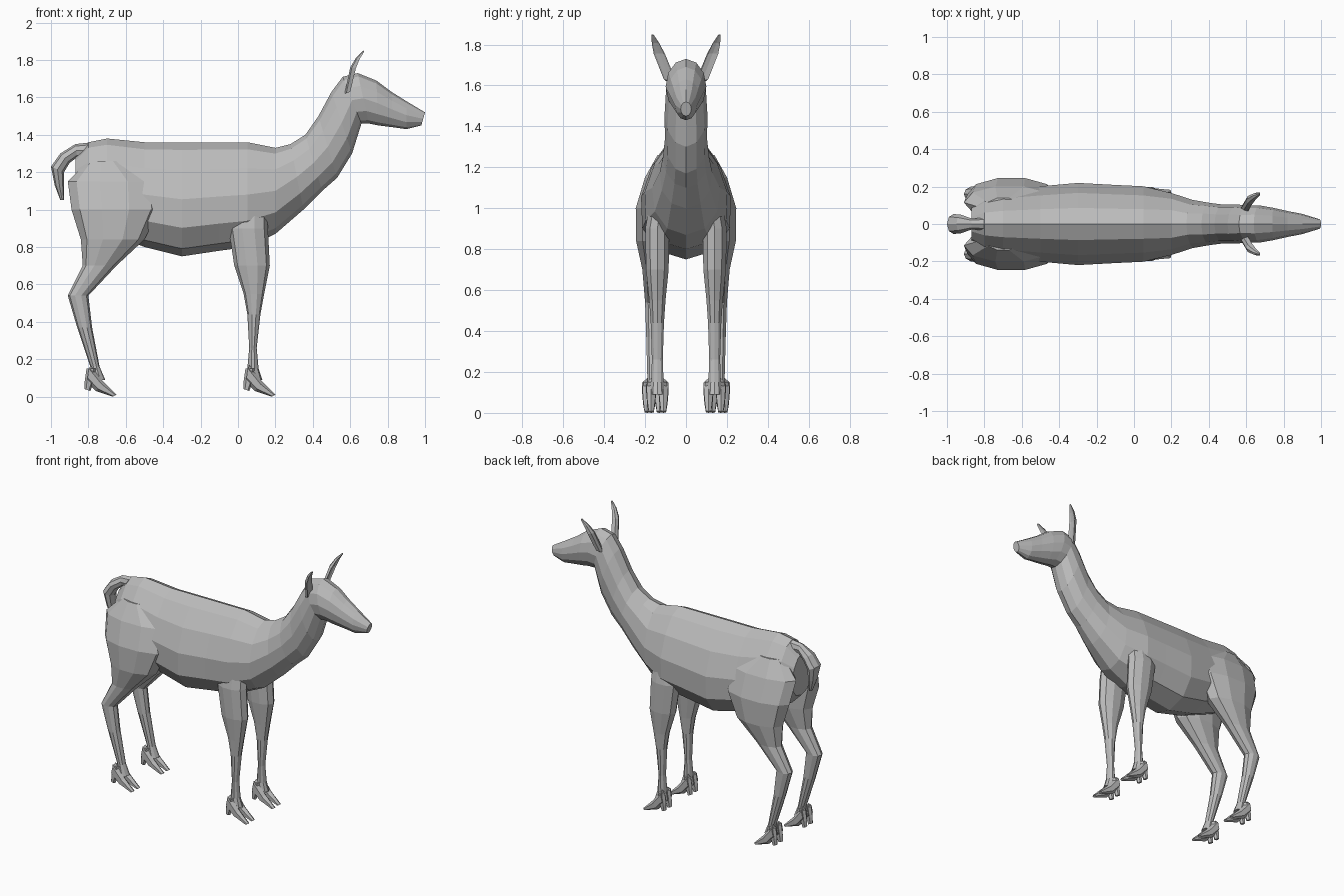
import bpy
import bmesh
import math
from mathutils import Vector

cube = bpy.data.objects.get("Cube")
if cube:
    bpy.data.objects.remove(cube, do_unlink=True)

# One plain grey for the whole animal
grey = bpy.data.materials.new("plain_grey")
grey.use_nodes = True
colour = (0.5, 0.5, 0.5, 1)
grey.diffuse_color = colour
shader = grey.node_tree.nodes["Principled BSDF"]
shader.inputs["Base Color"].default_value = colour


def section(first, second, centre_y, half_width, sides, narrowing, hollow):
    """Closed ring through two points of the side profile, bulging sideways."""
    a = Vector((first[0], centre_y, first[1]))
    b = Vector((second[0], centre_y, second[1]))
    middle, half = (a + b) / 2, (a - b) / 2
    ring = []
    for i in range(sides):
        angle = math.tau * i / sides
        along, across = math.cos(angle), math.sin(angle)
        sideways = half_width * across * (1 - narrowing * along)
        if along < 0:
            along *= 1 - hollow
        ring.append(middle + half * along + Vector((0, sideways, 0)))
    return ring


def mesh_object(name, bm):
    """Turn the built surface into a grey flat-shaded object."""
    bmesh.ops.recalc_face_normals(bm, faces=bm.faces)
    mesh = bpy.data.meshes.new(name)
    bm.to_mesh(mesh)
    bm.free()
    mesh.materials.append(grey)
    obj = bpy.data.objects.new(name, mesh)
    bpy.context.collection.objects.link(obj)
    return obj


def loft(name, profile, width, centre, sides=8, egg=None, hollow=0):
    """Skin pairs of profile points.

    width gives the half width from the distance between a pair and its x,
    centre gives the sideways position from the height.
    """
    bm = bmesh.new()
    rings = []
    for first, second in profile:
        depth = math.dist(first, second)
        narrowing = egg(first[0]) if egg else 0
        points = section(first, second, centre(first[1]),
                         width(depth, first[0]), sides, narrowing, hollow)
        rings.append([bm.verts.new(point) for point in points])
    for lower, upper in zip(rings, rings[1:]):
        for i in range(sides):
            j = (i + 1) % sides
            bm.faces.new((lower[i], lower[j], upper[j], upper[i]))
    bm.faces.new(rings[0])
    bm.faces.new(rings[-1])
    return mesh_object(name, bm)


def mirror_across(obj):
    """Repeat a part on the other side of the body."""
    mirror = obj.modifiers.new("both_sides", "MIRROR")
    mirror.use_axis = (False, True, False)


def on_midline(height):
    return 0


def body_width(depth, x):
    """Girth follows the depth of the body; the neck is slimmer."""
    neck = 0.4 < x < 0.55
    return depth * (0.3 if neck else 0.36)


def body_egg(x):
    """The trunk narrows towards the spine; neck and head are oval."""
    return 0.25 if x < 0.1 else 0.12 if x < 0.3 else 0


# Trunk in upright slices: position, spine height, belly height
trunk = [
    (-.87, 1.28, 1), (-.8, 1.36, .93), (-.7, 1.38, .88), (-.5, 1.36, .8),
    (-.3, 1.36, .75), (-.1, 1.36, .78), (.05, 1.36, .8), (.2, 1.33, .87),
]
body_profile = [((x, top), (x, bottom)) for x, top, bottom in trunk]

# Neck and head in leaning slices: nape point, throat point
body_profile += [
    ((.28, 1.35), (.35, 1)),
    ((.36, 1.4), (.45, 1.1)),
    ((.43, 1.5), (.53, 1.17)),
    ((.5, 1.63), (.61, 1.3)),
    ((.56, 1.71), (.66, 1.46)),
    ((.64, 1.73), (.7, 1.46)),
    ((.74, 1.69), (.75, 1.45)),
    ((.82, 1.63), (.83, 1.44)),
    ((.9, 1.58), (.9, 1.43)),
    ((1, 1.52), (.98, 1.45)),
]
loft("body_neck_and_head", body_profile, body_width, on_midline,
     sides=12, egg=body_egg)


def leg_width(depth, x):
    """Thin shanks, with the thigh limited to the body's side."""
    return min(0.09, 0.02 + depth / 5)


def toe_width(depth, x):
    return 0.01 + depth / 5


# Pointed toe and heel pad, measured from the ankle
toe_profile = [((0, .17), (-.02, .08)), ((.07, .08), (.03, .03)),
               ((.14, .01), (.12, 0))]
heel_profile = [((-.02, .15), (.03, .15)), ((-.03, .08), (.02, .08)),
                ((-.03, .04), (0, .03))]


def build_leg(name, rows, stance, ankle):
    """Leg of rear edge, front edge and height rows, with a cloven foot."""
    def lean(height):
        return stance - max(0, height - 1) * 0.3

    profile = [((rear, z), (front, z)) for rear, front, z in rows]
    mirror_across(loft(name, profile, leg_width, lean, sides=10))
    for side, spread in (("inner", -0.03), ("outer", 0.03)):
        for part, shape in (("toe", toe_profile), ("heel_pad", heel_profile)):
            placed = [[(x + ankle, z) for x, z in pair] for pair in shape]
            foot_part = loft(f"{name}_{side}_{part}", placed, toe_width,
                             lambda height: stance + spread, sides=6)
            mirror_across(foot_part)


build_leg("hind_leg", [
    (-.8, -.6, 1.26), (-.91, -.42, 1.15), (-.89, -.42, 1), (-.84, -.5, .84),
    (-.83, -.65, .7), (-.91, -.8, .54), (-.86, -.78, .37),
    (-.79, -.74, .16), (-.79, -.71, .09),
], stance=0.16, ankle=-0.79)

build_leg("front_leg", [
    (0, .12, 1.2), (-.03, .15, 1.1), (-.05, .16, .9), (-.02, .17, .7),
    (.03, .14, .55), (.05, .12, .44), (.06, .1, .26),
    (.05, .11, .15), (.04, .13, .09),
], stance=0.14, ankle=0.06)


def tail_width(depth, x):
    """The tail is slim at its root and broad where it bends down."""
    return depth * (0.4 if x > -0.9 else 0.7)


# Tail arching back and hanging down: outer edge, inner edge
loft("tail", [
    ((-.78, 1.36), (-.79, 1.27)),
    ((-.87, 1.35), (-.86, 1.28)),
    ((-.95, 1.3), (-.9, 1.25)),
    ((-1, 1.23), (-.93, 1.2)),
    ((-.98, 1.13), (-.93, 1.13)),
    ((-.95, 1.05), (-.93, 1.05)),
], tail_width, on_midline)


def ear_width(depth, x):
    return depth * 0.45


def ear_splay(height):
    """Ears spread outwards as they rise."""
    return 0.08 + (height - 1.62) * 0.36


# Ears, hollow at the front: rear edge, front edge
mirror_across(loft("ear", [
    ((.57, 1.62), (.63, 1.64)),
    ((.6, 1.76), (.66, 1.75)),
    ((.63, 1.81), (.67, 1.8)),
    ((.67, 1.85), (.68, 1.84)),
], ear_width, ear_splay, hollow=1.3))
